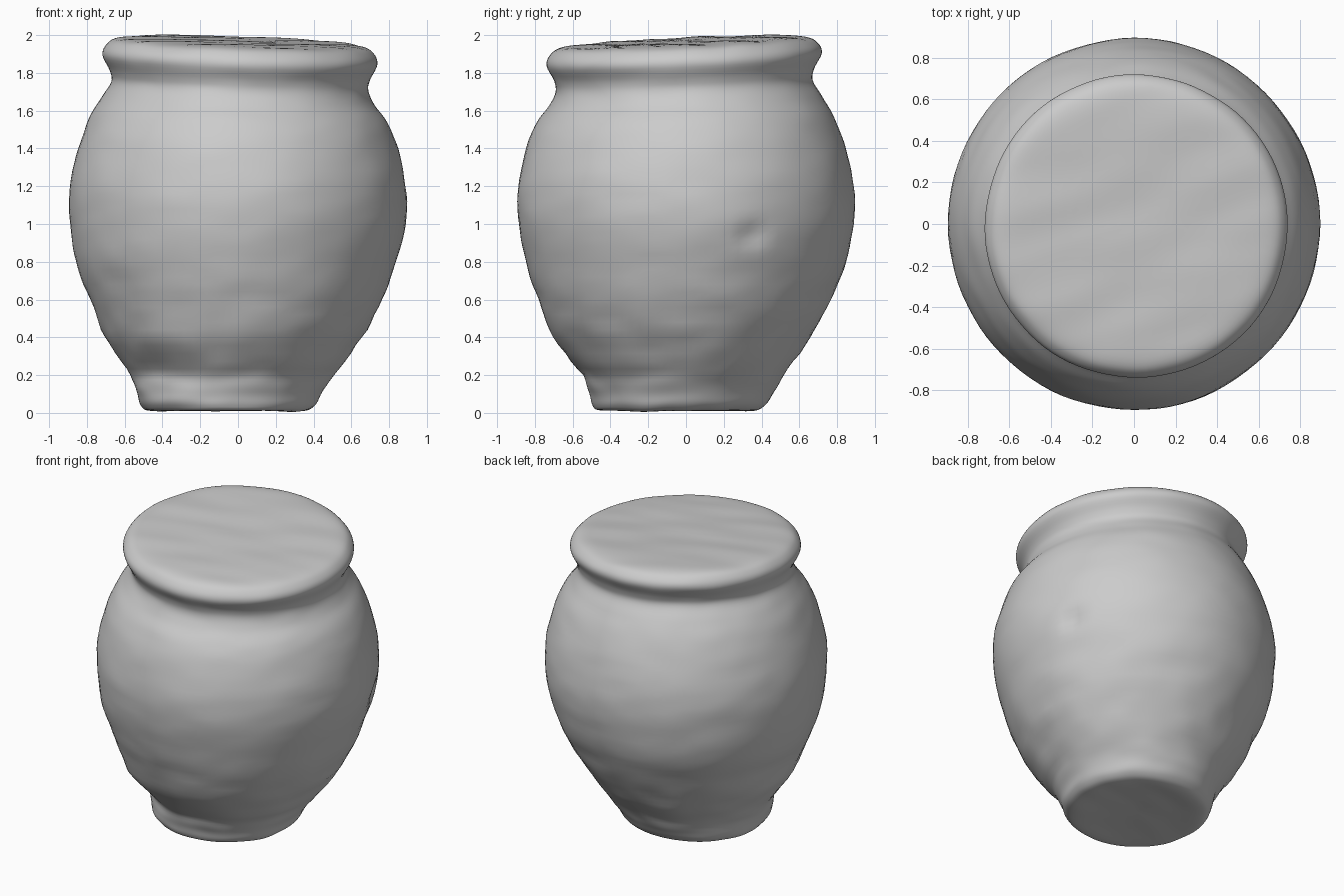
import bpy, bmesh, math
from mathutils import Vector, noise

cube = bpy.data.objects.get("Cube")
if cube:
    bpy.data.objects.remove(cube, do_unlink=True)

SEGMENTS, STEPS = 96, 5

# Pot profile: height, radius, centre x, centre y
profile = [Vector(p) for p in (
    (0.03, 0.0, -0.06, -0.05), (0.02, 0.22, -0.06, -0.05),
    (0.01, 0.4, -0.06, -0.05), (0.04, 0.46, -0.05, -0.04),
    (0.11, 0.49, -0.04, -0.03), (0.2, 0.54, -0.03, -0.02),
    (0.4, 0.675, -0.02, -0.02), (0.6, 0.775, -0.01, -0.01),
    (0.8, 0.847, -0.01, 0.0), (1.0, 0.887, 0.0, 0.0),
    (1.2, 0.888, 0.0, 0.0), (1.4, 0.846, 0.0, 0.0),
    (1.55, 0.787, 0.0, 0.0), (1.65, 0.723, 0.0, 0.0),
    (1.73, 0.682, 0.01, -0.01), (1.79, 0.69, 0.01, -0.01),
    (1.87, 0.728, 0.01, -0.01), (1.925, 0.71, 0.01, -0.01),
    (1.96, 0.65, 0.01, -0.01), (1.97, 0.5, 0.01, -0.01),
    (1.97, 0.25, 0.01, -0.01), (1.97, 0.0, 0.01, -0.01))]


def smooth_rows(points, steps):
    """Pass a Catmull-Rom curve through the profile points."""
    rows = []
    for i in range(len(points) - 1):
        a, b, c = points[max(i - 1, 0)], points[i], points[i + 1]
        d = points[min(i + 2, len(points) - 1)]
        for s in range(steps):
            t = s / steps
            rows.append(b + 0.5 * t * (c - a + t * (2 * a - 5 * b + 4 * c - d
                        + t * (3 * (b - c) + d - a))))
    return rows[1:] + [points[-1]]


def ramp(value, low, high):
    t = min(max((value - low) / (high - low), 0), 1)
    return t * t * (3 - 2 * t)


def shape(co):
    """Hand-formed unevenness, tilted rim, foot groove and a small chip."""
    x, y, z = co
    out = Vector((x, y, 0)).normalized()
    # Ripples stretched around the pot, stronger towards the foot
    rough = 0.006 + 0.014 * (1 - ramp(z, 0.1, 0.9))
    wave = noise.noise(Vector((x * 2.5, y * 2.5, z * 6)))
    fine = noise.noise(Vector((x * 6, y * 6, z * 12 + 5)))
    side = ramp(math.hypot(x, y), 0.3, 0.6)
    push = rough * (wave + 0.5 * fine) * side
    # Groove above the foot on the front
    push -= 0.02 * ramp(-out.y, -0.3, 0.8) * math.exp(-((z - 0.2) / 0.04) ** 2) * side
    # Chip in the left wall
    push -= 0.03 * math.exp(-((co - Vector((0.8, 0.35, 0.94))).length / 0.06) ** 2)
    tilt = ramp(z, 1.45, 1.75) * (0.045 * y - 0.035 * x)
    lumps = 0.007 * noise.noise(Vector((x * 2 + y, y * 6 - x * 2, z)))
    flat = max(ramp(z, 1.85, 1.95), 1 - ramp(z, 0.02, 0.1))
    return co + out * push + Vector((0, 0, tilt + lumps * flat))


# Body, rim and closed top as one lathe surface
bm = bmesh.new()
rows = smooth_rows(profile, STEPS)
rings = []
for z, r, cx, cy in rows[:-1]:
    rings.append([bm.verts.new(shape(Vector((
        cx + r * math.cos(math.tau * i / SEGMENTS),
        cy + r * math.sin(math.tau * i / SEGMENTS), z)))) for i in range(SEGMENTS)])
for low, high in zip(rings, rings[1:]):
    for i in range(SEGMENTS):
        j = (i + 1) % SEGMENTS
        bm.faces.new((low[i], low[j], high[j], high[i]))

# Close the base and the top at their middles
for ring, end in ((rings[0], profile[0]), (rings[-1], profile[-1])):
    middle = bm.verts.new(shape(Vector((end[2], end[3], end[0]))))
    for i in range(SEGMENTS):
        bm.faces.new((middle, ring[i], ring[(i + 1) % SEGMENTS]))
bmesh.ops.recalc_face_normals(bm, faces=bm.faces)

mesh = bpy.data.meshes.new("clay_pot")
bm.to_mesh(mesh)
bm.free()
pot = bpy.data.objects.new("clay_pot", mesh)
bpy.context.collection.objects.link(pot)

# Single grey clay colour
clay = bpy.data.materials.new("grey_clay")
clay.use_nodes = True
clay.diffuse_color = (0.6, 0.6, 0.6, 1)
clay.node_tree.nodes["Principled BSDF"].inputs["Base Color"].default_value = (0.6, 0.6, 0.6, 1)
mesh.materials.append(clay)
for face in mesh.polygons:
    face.use_smooth = True
